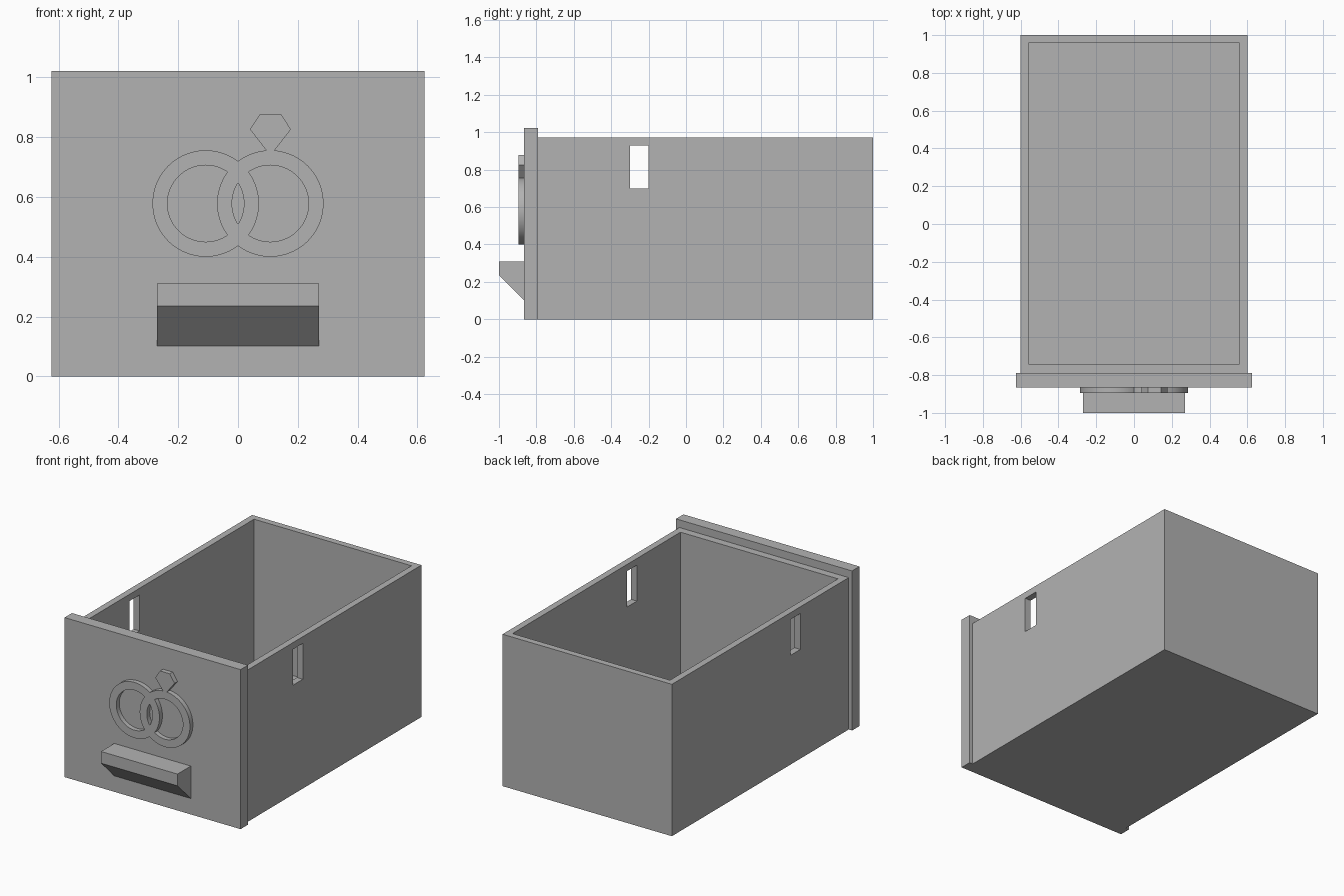
import bpy, bmesh, math

if "Cube" in bpy.data.objects:
    bpy.data.objects.remove(bpy.data.objects["Cube"], do_unlink=True)

# Single matte grey
grey = bpy.data.materials.new("light_grey")
grey.use_nodes = True
colour = (0.448, 0.448, 0.448, 1)
grey.diffuse_color = colour
grey.node_tree.nodes["Principled BSDF"].inputs["Base Color"].default_value = colour

PANEL_FRONT, PANEL_BACK = -0.865, -0.79
EMBLEM_FRONT = -0.895


def finish(name, bm):
    bmesh.ops.recalc_face_normals(bm, faces=bm.faces)
    mesh = bpy.data.meshes.new(name)
    bm.to_mesh(mesh)
    bm.free()
    mesh.materials.append(grey)
    obj = bpy.data.objects.new(name, mesh)
    bpy.context.collection.objects.link(obj)
    return obj


def box(name, x, y, z):
    """Box from (min, max) ranges."""
    bm = bmesh.new()
    bmesh.ops.create_cube(bm, size=1)
    for v in bm.verts:
        for i, (lo, hi) in enumerate((x, y, z)):
            v.co[i] = hi if v.co[i] > 0 else lo
    return finish(name, bm)


def prism(name, points, offset):
    """Extrude a closed outline along an offset vector."""
    bm = bmesh.new()
    face = bm.faces.new([bm.verts.new(p) for p in points])
    new = bmesh.ops.extrude_face_region(bm, geom=[face])["geom"]
    bmesh.ops.translate(bm, vec=offset,
                        verts=[g for g in new if isinstance(g, bmesh.types.BMVert)])
    return finish(name, bm)


def ring(name, cx, cz, outer, inner, y0, y1, n=96):
    """Flat-faced ring around the y axis."""
    bm = bmesh.new()
    section = [(outer, y0), (outer, y1), (inner, y1), (inner, y0)]
    loops = []
    for k in range(n):
        a = 2 * math.pi * k / n
        loops.append([bm.verts.new((cx + r * math.cos(a), y, cz + r * math.sin(a)))
                      for r, y in section])
    for k in range(n):
        a, b = loops[k], loops[(k + 1) % n]
        for i in range(4):
            j = (i + 1) % 4
            bm.faces.new((a[i], a[j], b[j], b[i]))
    return finish(name, bm)


def combine(target, tool, operation):
    """Apply a boolean and discard the tool."""
    mod = target.modifiers.new("combine", "BOOLEAN")
    mod.operation, mod.object, mod.solver = operation, tool, "EXACT"
    bpy.context.view_layer.objects.active = target
    bpy.ops.object.modifier_apply(modifier=mod.name)
    bpy.data.objects.remove(tool, do_unlink=True)


# Open drawer box with a slot through both side walls
drawer = box("drawer_box", (-0.6, 0.6), (PANEL_BACK, 1), (0, 0.973))
combine(drawer, box("cavity", (-0.558, 0.558), (-0.741, 0.959), (0.045, 1.2)), "DIFFERENCE")
combine(drawer, box("slot", (-0.8, 0.8), (-0.3, -0.2), (0.7, 0.93)), "DIFFERENCE")

# Front panel
box("front_panel", (-0.624, 0.624), (PANEL_FRONT, PANEL_BACK), (0, 1.022))

# Wedge-shaped pull handle
side = [(PANEL_FRONT, 0.31), (-1, 0.31), (-1, 0.235), (PANEL_FRONT, 0.102)]
prism("pull_handle", [(-0.271, y, z) for y, z in side], (0.542, 0, 0))

# Raised emblem: two interlocked rings with a gem
emblem = ring("ring_emblem", -0.108, 0.578, 0.178, 0.128, EMBLEM_FRONT, PANEL_FRONT)
combine(emblem, ring("second_ring", 0.108, 0.578, 0.178, 0.128, EMBLEM_FRONT, PANEL_FRONT), "UNION")
outline = [(0.04, 0.826), (0.074, 0.878), (0.143, 0.878), (0.177, 0.826), (0.1085, 0.738)]
gem = prism("gem", [(x, EMBLEM_FRONT, z) for x, z in outline],
            (0, PANEL_FRONT - EMBLEM_FRONT, 0))
combine(emblem, gem, "UNION")

# Smooth the round edges of the emblem only
bpy.ops.object.select_all(action="DESELECT")
emblem.select_set(True)
bpy.context.view_layer.objects.active = emblem
bpy.ops.object.shade_smooth_by_angle(angle=math.radians(30))
